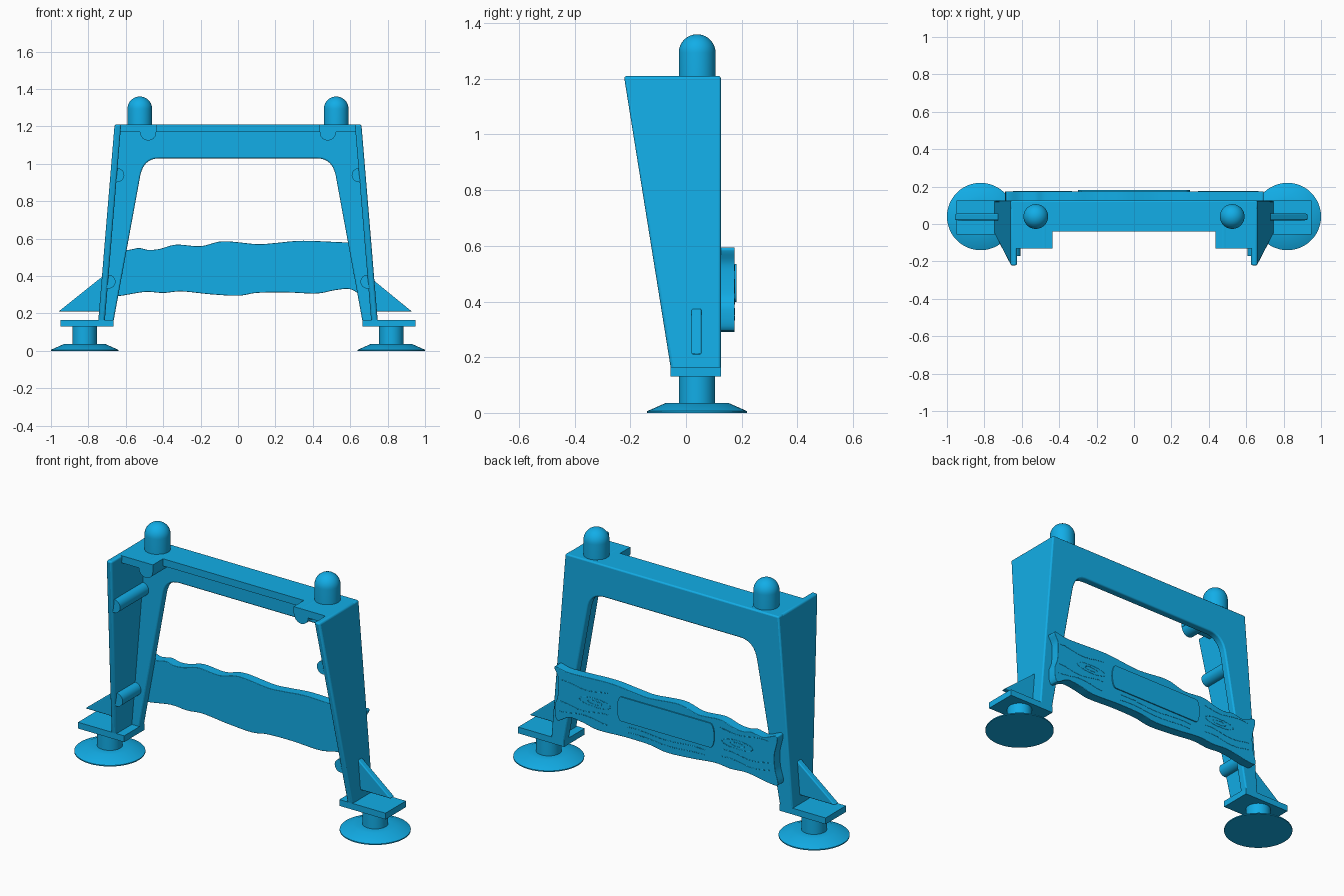
import bpy, bmesh, math, random
from mathutils import Vector, Matrix

if "Cube" in bpy.data.objects:
    bpy.data.objects.remove(bpy.data.objects["Cube"])

random.seed(4)
blue = bpy.data.materials.new("blue_plastic")
blue.diffuse_color = (0.006, 0.42, 0.80, 1)
blue.use_nodes = True
blue.node_tree.nodes["Principled BSDF"].inputs["Base Color"].default_value = blue.diffuse_color


def finish(name, bm, bevel=0.0, mirror=False):
    bmesh.ops.recalc_face_normals(bm, faces=bm.faces)
    me = bpy.data.meshes.new(name)
    bm.to_mesh(me)
    bm.free()
    me.materials.append(blue)
    ob = bpy.data.objects.new(name, me)
    bpy.context.collection.objects.link(ob)
    bpy.ops.object.select_all(action='DESELECT')
    ob.select_set(True)
    bpy.context.view_layer.objects.active = ob
    bpy.ops.object.shade_smooth_by_angle(angle=math.radians(32))
    if bevel:
        m = ob.modifiers.new("rounded_edges", 'BEVEL')
        m.width, m.segments, m.limit_method = bevel, 3, 'ANGLE'
        m.angle_limit = math.radians(35)
    if mirror:
        m = ob.modifiers.new("other_side", 'MIRROR')
        m.use_mirror_merge = False
    return ob


def loft(name, ring_a, ring_b, **kw):
    """Closed solid between two matching outlines."""
    bm = bmesh.new()
    a = [bm.verts.new(p) for p in ring_a]
    b = [bm.verts.new(p) for p in ring_b]
    n = len(a)
    bm.faces.new(a)
    bm.faces.new(b[::-1])
    for i in range(n):
        j = (i + 1) % n
        bm.faces.new((a[i], b[i], b[j], a[j]))
    return finish(name, bm, **kw)


def prism_y(name, pts, y0, y1, **kw):
    return loft(name, [(x, y0, z) for x, z in pts], [(x, y1, z) for x, z in pts], **kw)


def prism_z(name, pts, z0, z1, **kw):
    return loft(name, [(x, y, z0) for x, y in pts], [(x, y, z1) for x, y in pts], **kw)


def lathe(name, profile, x, y, steps=48, **kw):
    bm = bmesh.new()
    vs = [bm.verts.new((x + r, y, z)) for r, z in profile]
    es = [bm.edges.new(p) for p in zip(vs, vs[1:])]
    bmesh.ops.spin(bm, geom=vs + es, cent=(x, y, 0), axis=(0, 0, 1),
                   angle=math.tau, steps=steps)
    bmesh.ops.remove_doubles(bm, verts=bm.verts, dist=1e-5)
    return finish(name, bm, **kw)


def rod_y(name, x, z, r, y0, y1, **kw):
    bm = bmesh.new()
    mat = Matrix.Translation((x, (y0 + y1) / 2, z)) @ Matrix.Rotation(math.pi / 2, 4, 'X')
    bmesh.ops.create_cone(bm, cap_ends=True, segments=32, radius1=r, radius2=r,
                          depth=y1 - y0, matrix=mat)
    return finish(name, bm, **kw)


def smooth_loop(pts, steps=6):
    """Closed Catmull-Rom outline."""
    p, out, n = [Vector(q) for q in pts], [], len(pts)
    for i in range(n):
        a, b, c, d = (p[(i + k) % n] for k in (-1, 0, 1, 2))
        for s in range(steps):
            t = s / steps
            out.append(0.5 * (2 * b + (c - a) * t + (2 * a - 5 * b + 4 * c - d) * t * t
                              + (3 * b - a - 3 * c + d) * t ** 3))
    return out


TOP, BASE, BACK = 1.21, 0.15, 0.125


def outer_x(z):
    return 0.748 - 0.088 * (z - BASE) / (TOP - BASE)


def front_y(z):
    return -0.053 - 0.170 * (z - BASE) / (TOP - BASE)


# Back plate: arch with splayed legs and rounded inner corners
p0, p1, p2 = Vector((0.667, BASE)), Vector((0.523, 0.935)), Vector((0.505, 1.03))
p3 = Vector((0.42, 1.03))
half = [Vector((outer_x(TOP), TOP)), Vector((outer_x(BASE), BASE)), p0]
half += [p1.lerp(p2, t / 8).lerp(p2.lerp(p3, t / 8), t / 8) for t in range(9)]
arch = half + [Vector((-v.x, v.y)) for v in reversed(half)]
prism_y("back_arch", arch, 0.08, BACK, bevel=0.008)

# Tapered side walls
side = [(front_y(TOP), TOP), (front_y(BASE), BASE), (BACK, BASE), (BACK, TOP)]
loft("side_wall", [(outer_x(z), y, z) for y, z in side],
     [(outer_x(z) - 0.035, y, z) for y, z in side], bevel=0.01, mirror=True)

# Top flange, deeper at both corners
flange = [(0.64, 0.112), (0.64, -0.13), (0.435, -0.13), (0.435, -0.04)]
prism_z("top_flange", flange + [(-x, y) for x, y in reversed(flange)], 1.17, TOP)

# Foot plates
prism_z("foot_plate", [(0.665, -0.055), (0.95, -0.055), (0.95, BACK), (0.665, BACK)],
        0.13, 0.165, mirror=True)

# Suction feet
lathe("suction_foot", [(0, 0), (0.18, 0), (0.18, 0.006), (0.112, 0.036), (0.065, 0.036),
                       (0.065, 0.135), (0, 0.135)], 0.82, 0.04, mirror=True)

# Domed pegs on top
dome = [(0.066 * math.cos(a), 1.294 + 0.066 * math.sin(a))
        for a in (math.pi / 2 * i / 10 for i in range(10))]
lathe("top_peg", [(0, 1.2), (0.066, 1.2)] + dome + [(0, 1.36)], 0.525, 0.04, mirror=True)

# Triangular fins outside the legs
for label, s, tip, top in (("left_fin", -1, 0.96, 0.40), ("right_fin", 1, 0.93, 0.38)):
    prism_y(label, [(s * 0.725, 0.21), (s * tip, 0.21), (s * 0.722, top)],
            0.02, 0.056, bevel=0.006)

# Screw bosses inside the channel
rod_y("upper_boss", 0.48, 1.168, 0.043, -0.128, 0.1, mirror=True)
rod_y("middle_boss", 0.645, 0.94, 0.037, -0.172, 0.1, mirror=True)
rod_y("lower_boss", 0.692, 0.37, 0.037, -0.082, 0.1, mirror=True)

# Wavy plank across the back
plank = [(-0.685, 0.565), (-0.6, 0.54), (-0.53, 0.55), (-0.48, 0.54), (-0.42, 0.545),
         (-0.33, 0.568), (-0.2, 0.56), (-0.08, 0.586), (0.1, 0.571), (0.2, 0.577),
         (0.35, 0.589), (0.6, 0.58), (0.69, 0.592), (0.668, 0.53), (0.672, 0.43),
         (0.69, 0.37), (0.675, 0.295), (0.6, 0.33), (0.52, 0.325), (0.42, 0.307),
         (0.25, 0.313), (0.1, 0.31), (0, 0.295), (-0.15, 0.303), (-0.3, 0.318),
         (-0.4, 0.31), (-0.5, 0.315), (-0.64, 0.293), (-0.69, 0.3), (-0.672, 0.38),
         (-0.668, 0.46)]
prism_y("plank", smooth_loop(plank), 0.12, 0.175, bevel=0.003)

# Blank raised panel with bowed ends
panel = [(s * (0.275 + 0.025 * math.cos(a)), 0.467 + s * 0.068 * math.sin(a))
         for s in (1, -1) for a in (math.pi * (i / 10 - 0.5) for i in range(11))]
prism_y("plank_panel", panel, 0.17, 0.181)

# Wood grain: fine wavy strands and two knots
cu = bpy.data.curves.new("wood_grain", 'CURVE')
cu.dimensions, cu.bevel_depth, cu.bevel_resolution = '3D', 0.002, 0
cu.materials.append(blue)


def strand(pts, closed=False):
    sp = cu.splines.new('POLY')
    sp.points.add(len(pts) - 1)
    for q, (x, z) in zip(sp.points, pts):
        q.co = (x, 0.1745, z, 1)
    sp.use_cyclic_u = closed


for sgn in (-1, 1):
    for r in (0.018, 0.04):
        strand([(sgn * 0.44 + 2.4 * r * math.cos(a), 0.455 + 0.6 * r * math.sin(a))
                for a in (math.tau * i / 20 for i in range(20))], True)
    for k, z in enumerate((0.36, 0.4, 0.52)):
        a, ph = 0.33 + random.random() * 0.04, random.random() * 6
        strand([(sgn * (a + 0.3 * t / 16), z + 0.009 * math.sin(ph + t * 0.4))
                for t in range(17)])
for z in (0.34, 0.37):
    ph = random.random() * 6
    strand([(-0.24 + 0.48 * t / 20, z + 0.006 * math.sin(ph + t * 0.4)) for t in range(21)])
bpy.context.collection.objects.link(bpy.data.objects.new("wood_grain", cu))
